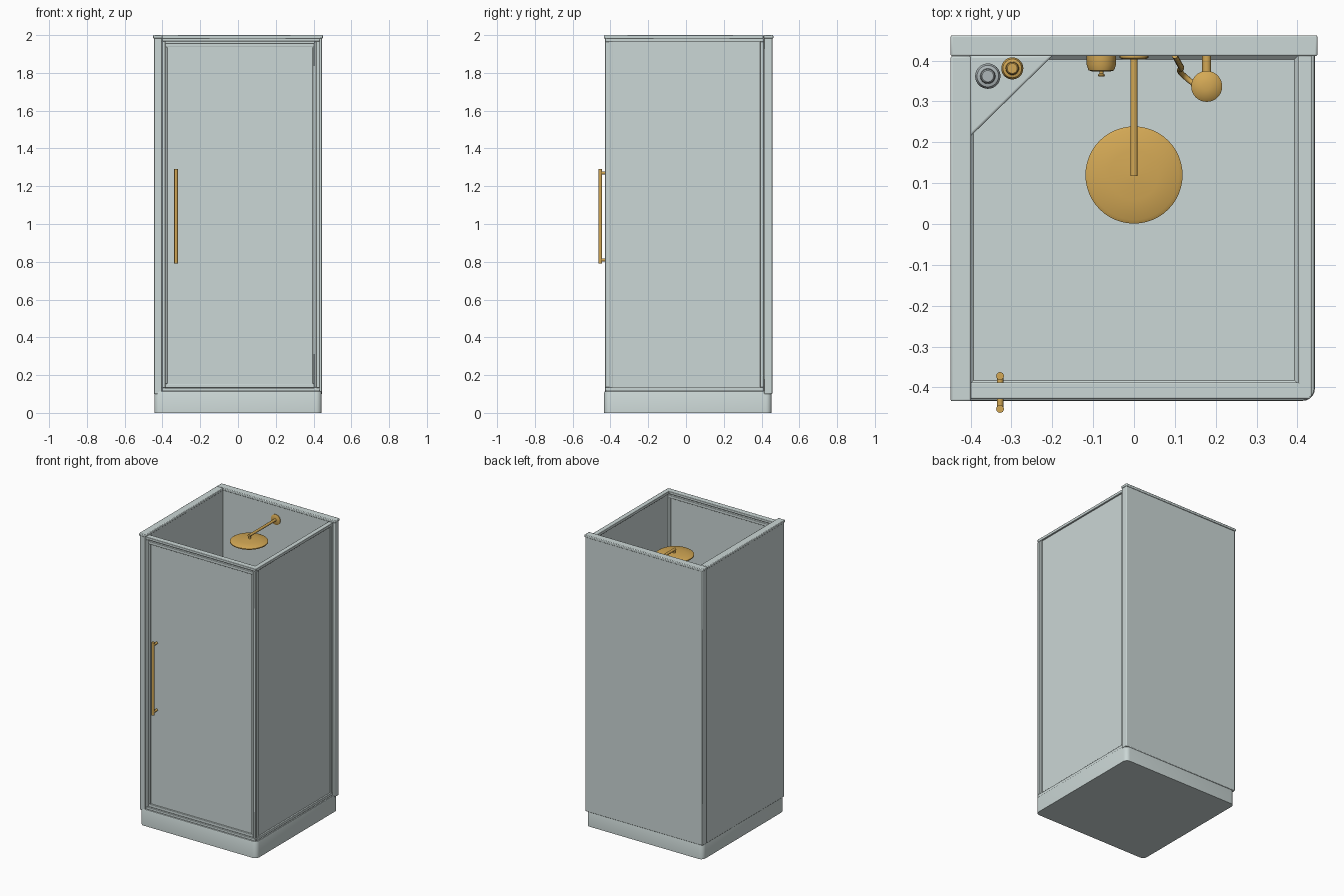
import bpy, bmesh, math
from mathutils import Vector

cube = bpy.data.objects.get("Cube")
if cube:
    bpy.data.objects.remove(cube, do_unlink=True)


def material(name, rgb):
    m = bpy.data.materials.new(name)
    m.use_nodes = True
    m.diffuse_color = (*rgb, 1)
    m.node_tree.nodes["Principled BSDF"].inputs["Base Color"].default_value = (*rgb, 1)
    return m


PALE = material("pale blue grey", (0.60, 0.68, 0.67))
GOLD = material("brushed gold", (0.65, 0.39, 0.09))
GREY = material("grey bottle", (0.42, 0.47, 0.48))


def finish(bm, name, mat, bevel=0):
    bmesh.ops.recalc_face_normals(bm, faces=bm.faces)
    me = bpy.data.meshes.new(name)
    bm.to_mesh(me)
    bm.free()
    ob = bpy.data.objects.new(name, me)
    bpy.context.collection.objects.link(ob)
    me.materials.append(mat)
    if bevel:
        mod = ob.modifiers.new("bevel", "BEVEL")
        mod.width, mod.segments = bevel, 2
    bpy.ops.object.select_all(action='DESELECT')
    ob.select_set(True)
    bpy.context.view_layer.objects.active = ob
    bpy.ops.object.shade_smooth_by_angle(angle=math.radians(35))
    return ob


def add_box(bm, lo, hi):
    verts = bmesh.ops.create_cube(bm, size=1)["verts"]
    for v in verts:
        v.co = Vector([(a + b) / 2 + c * (b - a) for a, b, c in zip(lo, hi, v.co)])


def box(name, lo, hi, bevel=0.004, mat=PALE):
    bm = bmesh.new()
    add_box(bm, lo, hi)
    return finish(bm, name, mat, bevel)


def frame(name, axis, depth, span, height, w):
    """Four rails around an opening; axis is the wall direction (0 = x, 1 = y)."""
    bm = bmesh.new()
    (a, b), (z0, z1) = span, height
    rails = [(a, b, z0, z0 + w), (a, b, z1 - w, z1),
             (a, a + w, z0 + w, z1 - w), (b - w, b, z0 + w, z1 - w)]
    for p, q, lo, hi in rails:
        if axis == 0:
            add_box(bm, (p, depth[0], lo), (q, depth[1], hi))
        else:
            add_box(bm, (depth[0], p, lo), (depth[1], q, hi))
    return finish(bm, name, PALE, 0.003)


def lathe(name, profile, base, direction=(0, 0, 1), mat=GOLD, sides=32):
    """Spin (radius, distance) points around an axis through base."""
    bm = bmesh.new()
    turn = Vector((0, 0, 1)).rotation_difference(Vector(direction))
    rings = []
    for r, h in profile:
        ring = []
        for i in range(sides):
            t = math.tau * i / sides
            ring.append(bm.verts.new(Vector(base) + turn @ Vector((r * math.cos(t), r * math.sin(t), h))))
        rings.append(ring)
    for low, top in zip(rings, rings[1:]):
        for i in range(sides):
            j = (i + 1) % sides
            bm.faces.new((low[i], low[j], top[j], top[i]))
    bm.faces.new(rings[0])
    bm.faces.new(rings[-1])
    return finish(bm, name, mat)


def rod(name, start, end, r):
    d = Vector(end) - Vector(start)
    return lathe(name, [(r, 0), (r, d.length)], start, d.normalized(), sides=16)


def tube(name, points, r):
    cu = bpy.data.curves.new(name, 'CURVE')
    cu.dimensions = '3D'
    cu.bevel_depth, cu.bevel_resolution, cu.use_fill_caps = r, 3, True
    sp = cu.splines.new('BEZIER')
    sp.bezier_points.add(len(points) - 1)
    for bp, co in zip(sp.bezier_points, points):
        bp.co = co
        bp.handle_left_type = bp.handle_right_type = 'AUTO'
    cu.materials.append(GOLD)
    ob = bpy.data.objects.new(name, cu)
    bpy.context.collection.objects.link(ob)


# Tray with rounded corners and a sunken floor
bm = bmesh.new()
add_box(bm, (-0.443, -0.433, 0), (0.443, 0.453, 0.115))
corners = [e for e in bm.edges if abs(e.verts[0].co.z - e.verts[1].co.z) > 0.1]
bmesh.ops.bevel(bm, geom=corners, offset=0.03, segments=5, profile=0.5, affect='EDGES')
bm.normal_update()
top = [f for f in bm.faces if f.normal.z > 0.9]
rim = [e for f in top for e in f.edges]
bmesh.ops.bevel(bm, geom=rim, offset=0.008, segments=2, profile=0.5, affect='EDGES')
bm.normal_update()
top = [f for f in bm.faces if f.normal.z > 0.99]
bmesh.ops.inset_region(bm, faces=top, thickness=0.042)
bmesh.ops.translate(bm, verts=list({v for f in top for v in f.verts}), vec=(0, 0, -0.04))
finish(bm, "shower_tray", PALE)

# Solid walls and their caps
box("back_wall", (-0.445, 0.412, 0.1), (0.445, 0.457, 1.985))
box("side_wall", (-0.445, -0.43, 0.1), (-0.402, 0.412, 1.985))
box("back_wall_cap", (-0.449, 0.411, 1.982), (0.449, 0.462, 2.0))
box("side_wall_cap", (-0.449, -0.434, 1.982), (-0.399, 0.411, 2.0))

# Fixed side panel
frame("side_panel_frame", 1, (0.402, 0.435), (-0.424, 0.412), (0.115, 1.985), 0.02)
box("side_panel", (0.412, -0.41, 0.13), (0.424, 0.40, 1.97), 0)

# Front frame and door
frame("front_frame", 0, (-0.428, -0.388), (-0.402, 0.432), (0.115, 1.985), 0.018)
frame("door_frame", 0, (-0.421, -0.394), (-0.394, 0.416), (0.133, 1.957), 0.021)
box("door_panel", (-0.38, -0.413, 0.15), (0.40, -0.401, 1.94), 0)

# Matching pull handles outside and inside
for side, y in (("outer", -0.453), ("inner", -0.372)):
    rod(side + "_handle_bar", (-0.328, y, 0.79), (-0.328, y, 1.29), 0.0095)
    for where, z in (("lower", 0.81), ("upper", 1.27)):
        rod(f"{side}_handle_{where}_post", (-0.328, y, z), (-0.328, -0.407, z), 0.008)

# Overhead shower
lathe("shower_arm_flange", [(0.035, 0), (0.035, 0.005), (0.028, 0.009)], (0, 0.412, 1.89), (0, -1, 0))
rod("shower_arm", (0, 0.41, 1.89), (0, 0.118, 1.89), 0.009)
rod("shower_arm_drop", (0, 0.127, 1.855), (0, 0.127, 1.89), 0.008)
lathe("shower_head", [(0.112, 0), (0.119, 0.004), (0.119, 0.01), (0.11, 0.015),
                      (0.06, 0.02), (0.015, 0.024)], (0, 0.12, 1.845), sides=48)

# Mixer valve
lathe("mixer_valve", [(0.036, 0), (0.036, 0.022), (0.031, 0.036), (0.024, 0.038)],
      (-0.08, 0.412, 1.1), (0, -1, 0))
lathe("mixer_knob", [(0.005, 0), (0.005, 0.008), (0.009, 0.011), (0.007, 0.015)],
      (-0.08, 0.376, 1.1), (0, -1, 0), sides=16)

# Hand shower with holder and hose
rod("hand_shower_holder", (0.178, 0.412, 1.25), (0.178, 0.34, 1.25), 0.011)
rod("hand_shower_wand", (0.178, 0.338, 1.1), (0.178, 0.338, 1.3), 0.011)
lathe("hand_shower_head", [(0.03, 0), (0.038, 0.006), (0.038, 0.016), (0.028, 0.024), (0.01, 0.028)],
      (0.178, 0.337, 1.3))
tube("hand_shower_hose", [(0.178, 0.338, 1.1), (0.16, 0.342, 0.8), (0.135, 0.352, 0.72),
                          (0.115, 0.385, 0.85), (0.1, 0.412, 1.0)], 0.007)

# Triangular corner shelf
bm = bmesh.new()
tri = [bm.verts.new((x, y, 1.06)) for x, y in ((-0.403, 0.413), (-0.403, 0.212), (-0.198, 0.413))]
face = bm.faces.new(tri)
out = bmesh.ops.extrude_face_region(bm, geom=[face])["geom"]
bmesh.ops.translate(bm, verts=[g for g in out if isinstance(g, bmesh.types.BMVert)], vec=(0, 0, 0.025))
finish(bm, "corner_shelf", PALE, 0.006)

# Bottles on the shelf
for name, x, y, r, h, mat in (("grey_bottle", -0.358, 0.362, 0.031, 0.13, GREY),
                              ("gold_bottle", -0.298, 0.381, 0.027, 0.11, GOLD)):
    lathe(name, [(r * 0.9, 0), (r, 0.005), (r, h), (r * 0.85, h + 0.008), (r * 0.6, h + 0.01),
                 (r * 0.55, h + 0.03), (r * 0.45, h + 0.033)], (x, y, 1.085), mat=mat)
